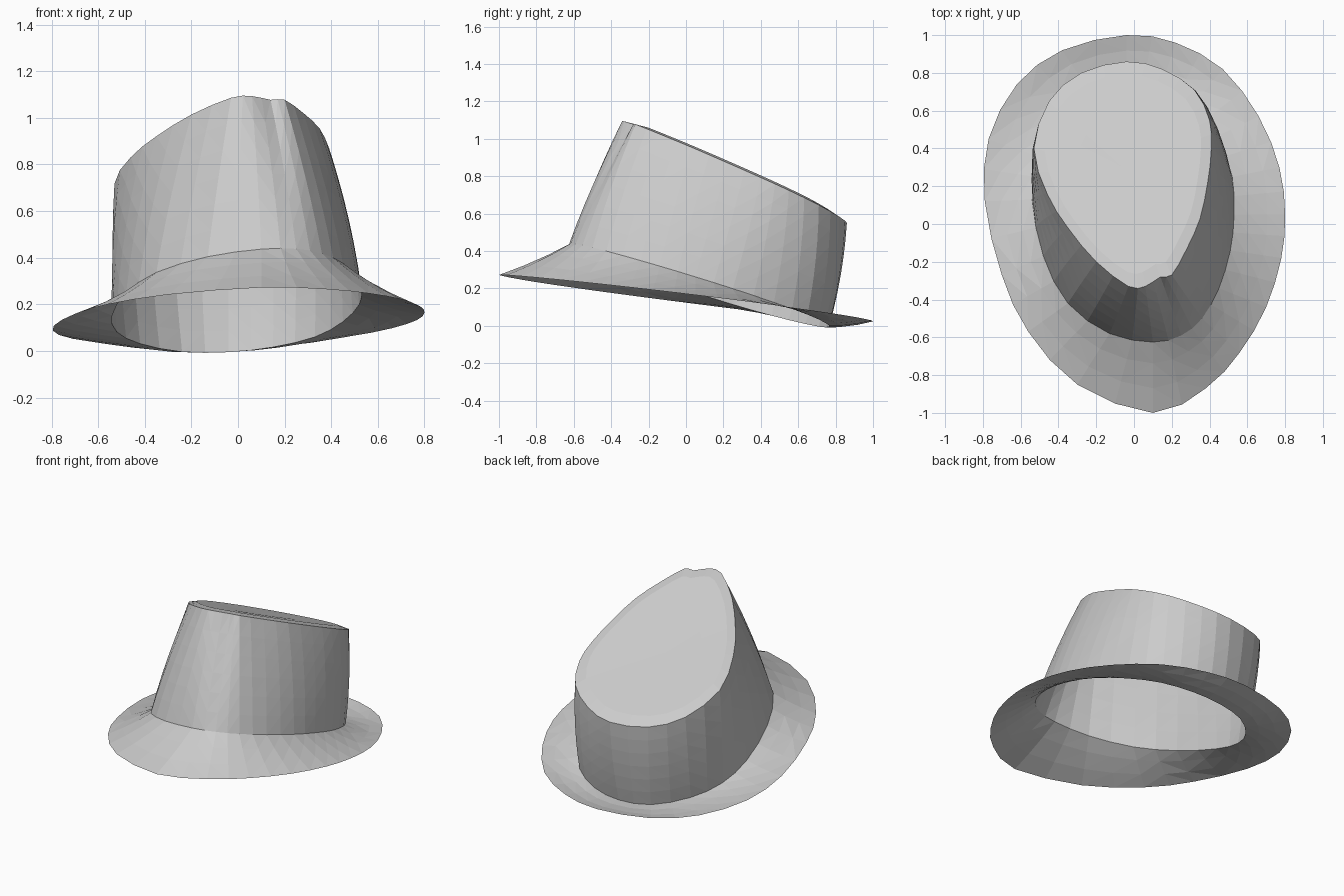
import bpy
import bmesh
from mathutils import Vector

cube = bpy.data.objects.get("Cube")
if cube:
    bpy.data.objects.remove(cube, do_unlink=True)

felt = bpy.data.materials.new("grey_felt")
felt.use_nodes = True
felt.diffuse_color = (.6, .6, .6, 1)
felt.node_tree.nodes["Principled BSDF"].inputs["Base Color"].default_value = felt.diffuse_color

# Plan outlines, counter-clockwise from the front
BRIM_EDGE = [(.1, -1), (.38, -.87), (.56, -.68), (.7, -.44), (.78, -.18), (.8, .05),
             (.77, .3), (.66, .57), (.47, .82), (.22, .96), (-.04, 1), (-.38, .92),
             (-.62, .74), (-.77, .45), (-.79, .12), (-.7, -.27), (-.56, -.57), (-.3, -.85)]
CROWN_BASE = [(.1, -.625), (.25, -.59), (.36, -.5), (.45, -.34), (.51, -.14), (.53, .05),
              (.52, .25), (.45, .47), (.33, .65), (.15, .745), (-.04, .765), (-.24, .71),
              (-.42, .55), (-.52, .36), (-.54, .13), (-.48, -.17), (-.35, -.42), (-.13, -.58)]
CROWN_RIM = [(.06, -.33), (.14, -.28), (.2, -.27), (.28, -.13), (.35, .03), (.39, .22),
             (.41, .4), (.4, .55), (.32, .71), (.15, .82), (-.04, .86), (-.28, .8),
             (-.45, .65), (-.53, .4), (-.46, .16), (-.35, -.02), (-.2, -.2), (-.03, -.33)]


def tilted_loop(outline, height, pitch, roll):
    """Round off a closed outline and lay it on a tilted plane."""
    pts = [Vector((x, y, height + pitch * y + roll * x)) for x, y in outline]
    loop = []
    for i, p in enumerate(pts):
        q = pts[(i + 1) % len(pts)]
        before, after = pts[i - 1], pts[(i + 2) % len(pts)]
        loop += [p, (p + q) * .5625 - (before + after) * .0625]
    return loop


def blend(a, b, t, bulge=0, lift=0):
    """Loop between two loops, pushed outwards and upwards."""
    result = []
    for p, q in zip(a, b):
        out = Vector((p.x, p.y, 0)).normalized() * bulge
        result.append(p.lerp(q, t) + out + Vector((0, 0, lift)))
    return result


def build_shell(name, loops, centre=None):
    """Skin a stack of loops, optionally closed by a fan."""
    bm = bmesh.new()
    rings = [[bm.verts.new(p) for p in loop] for loop in loops]
    count = len(rings[0])
    for low, high in zip(rings, rings[1:]):
        for i in range(count):
            j = (i + 1) % count
            bm.faces.new((low[i], low[j], high[j], high[i]))
    if centre:
        tip = bm.verts.new(centre)
        for i in range(count):
            bm.faces.new((rings[-1][i], rings[-1][(i + 1) % count], tip))
    bmesh.ops.triangulate(bm, faces=bm.faces[:])
    mesh = bpy.data.meshes.new(name)
    bm.to_mesh(mesh)
    bm.free()
    mesh.materials.append(felt)
    obj = bpy.data.objects.new(name, mesh)
    bpy.context.collection.objects.link(obj)
    return obj


edge = tilted_loop(BRIM_EDGE, .147, -.122, .03)
base = tilted_loop(CROWN_BASE, .235, -.31, .08)
rim = tilted_loop(CROWN_RIM, .94, -.45, .08)

# Brim, sagging slightly between its edge and the crown
build_shell("brim", [edge, blend(edge, base, .35, lift=-.008),
                     blend(edge, base, .7, lift=-.008), base])

# Crown wall, swelling a little at mid height
wall = [blend(base, rim, k / 6, bulge=.06 * (k / 6) * (1 - k / 6)) for k in range(7)]

# Crown top with a soft raised border and a shallow central dent
middle = Vector((-.06, .3, .805))
centre_loop = [middle] * len(rim)
border = blend(rim, centre_loop, .12, lift=.015)
dent = blend(rim, centre_loop, .5, lift=.01)
build_shell("crown", wall + [border, dent], middle)
